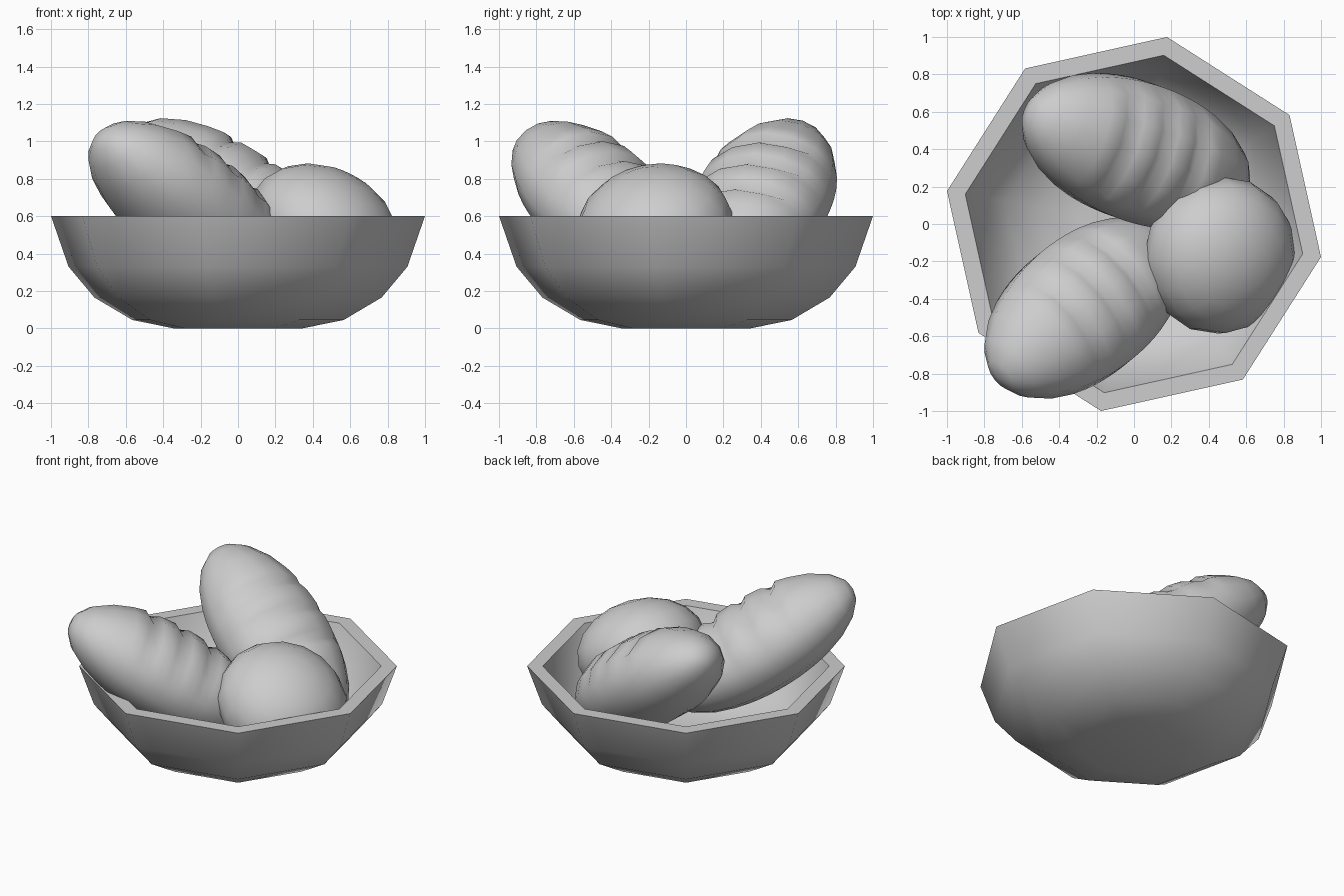
import bpy, bmesh, math
from mathutils import Matrix, Vector

cube = bpy.data.objects.get("Cube")
if cube:
    bpy.data.objects.remove(cube)

grey = bpy.data.materials.new("light_grey")
grey.use_nodes = True
tone = (0.61, 0.61, 0.61, 1)
grey.diffuse_color = tone
grey.node_tree.nodes["Principled BSDF"].inputs["Base Color"].default_value = tone


def finish(name, bm, angle):
    bmesh.ops.recalc_face_normals(bm, faces=bm.faces)
    mesh = bpy.data.meshes.new(name)
    bm.to_mesh(mesh)
    bm.free()
    mesh.materials.append(grey)
    obj = bpy.data.objects.new(name, mesh)
    bpy.context.collection.objects.link(obj)
    bpy.ops.object.select_all(action='DESELECT')
    obj.select_set(True)
    bpy.context.view_layer.objects.active = obj
    bpy.ops.object.shade_smooth_by_angle(angle=math.radians(angle))


def bridge(bm, rings):
    for a, b in zip(rings, rings[1:]):
        n = len(a)
        for i in range(n):
            j = (i + 1) % n
            bm.faces.new((a[i], a[j], b[j], b[i]))


def cap(bm, ring, point):
    tip = bm.verts.new(point)
    for i in range(len(ring)):
        bm.faces.new((ring[i], ring[(i + 1) % len(ring)], tip))


# Eight-sided bowl: outer wall, flat rim, inner wall
def make_bowl():
    bm = bmesh.new()
    profile = [(0.35, 0), (0.574, 0.045), (0.78, 0.165), (0.92, 0.33), (1.015, 0.6),
               (0.916, 0.6), (0.83, 0.37), (0.70, 0.23), (0.52, 0.12), (0.3, 0.08)]
    rings = []
    for r, z in profile:
        rings.append([bm.verts.new((r * math.cos(t), r * math.sin(t), z))
                      for t in (math.radians(45 * i - 10) for i in range(8))])
    bridge(bm, rings)
    bm.faces.new(rings[0])
    bm.faces.new(rings[-1])
    finish("bowl", bm, 55)


def place(bm, center, azimuth, tilt):
    turn = (Matrix.Translation(Vector(center))
            @ Matrix.Rotation(math.radians(azimuth), 4, 'Z')
            @ Matrix.Rotation(math.radians(tilt), 4, 'Y'))
    bmesh.ops.transform(bm, matrix=turn, verts=bm.verts)


# Long loaf: ellipsoid along x, flatter below, with three slashes in the crust
def make_loaf(name, center, azimuth, tilt, size):
    length, width, height = size
    slashes = (-0.33, -0.02, 0.29)
    stations = [-0.97, -0.87, -0.7, -0.52, -0.4, -0.33, -0.25, -0.17, -0.09, -0.02,
                0.06, 0.14, 0.22, 0.29, 0.37, 0.5, 0.68, 0.86, 0.97]
    sides = 14
    bm = bmesh.new()
    rings = []
    for s in stations:
        r = math.sqrt(1 - s * s)
        if s in slashes:
            dent = 0.13
        elif -0.3 < s < 0.3:
            dent = 0.03
        else:
            dent = 0
        ring = []
        for i in range(sides):
            t = 2 * math.pi * (i + 0.5) / sides
            up = math.sin(t)
            k = r * (1 - dent * min(1, max(0, (up - 0.5) * 2.6)))
            depth = height if up > 0 else height * 0.94
            ring.append(bm.verts.new((s * length, k * width * math.cos(t), k * depth * up)))
        rings.append(ring)
    bridge(bm, rings)
    cap(bm, rings[0], (-length, 0, 0))
    cap(bm, rings[-1], (length, 0, 0))
    place(bm, center, azimuth, tilt)
    finish(name, bm, 80)


# Round roll: flattened ball
def make_roll():
    bm = bmesh.new()
    bmesh.ops.create_uvsphere(bm, u_segments=16, v_segments=10, radius=1)
    bmesh.ops.scale(bm, vec=(0.425, 0.425, 0.32), verts=bm.verts)
    place(bm, (0.46, -0.168, 0.535), -22, 29)
    finish("round_roll", bm, 80)


make_bowl()
make_loaf("back_loaf", (0.01, 0.39, 0.645), -20, 33, (0.735, 0.38, 0.315))
make_loaf("front_loaf", (-0.27, -0.45, 0.657), 39, 32, (0.695, 0.385, 0.315))
make_roll()
